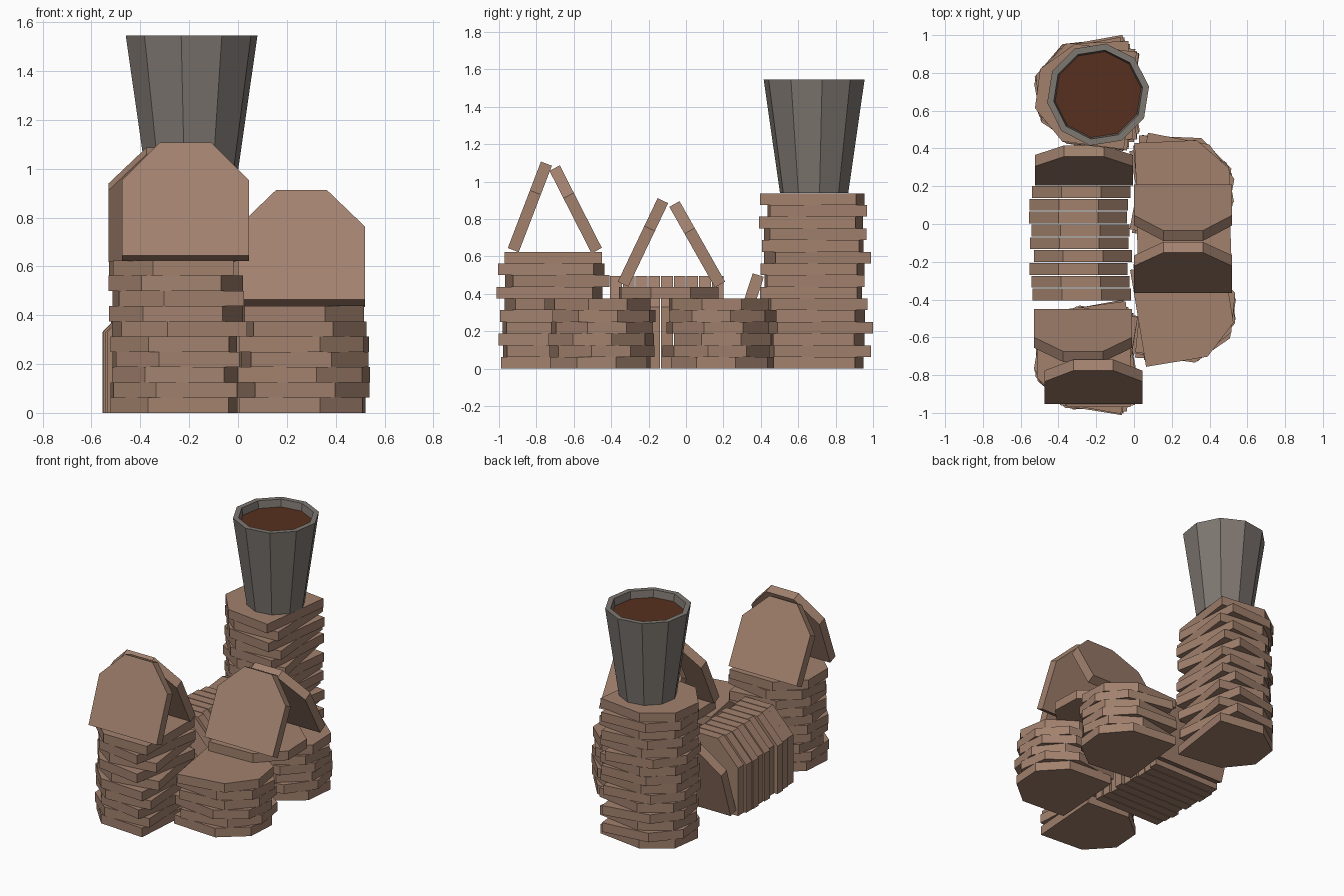
import bpy, bmesh, math, random
from mathutils import Matrix, Vector

if "Cube" in bpy.data.objects:
    bpy.data.objects.remove(bpy.data.objects["Cube"])

random.seed(4)
T = 0.0625           # slice thickness
W, H = 0.52, 0.495   # slice width and length


def material(name, rgb):
    m = bpy.data.materials.new(name)
    m.diffuse_color = (*rgb, 1)
    m.use_nodes = True
    m.node_tree.nodes["Principled BSDF"].inputs["Base Color"].default_value = m.diffuse_color
    return m


toast = material("toast", (0.36, 0.22, 0.155))
grey = material("cup_grey", (0.21, 0.185, 0.165))
brown = material("drink_brown", (0.095, 0.03, 0.013))


def finish(bm, name, mat):
    bmesh.ops.recalc_face_normals(bm, faces=bm.faces)
    me = bpy.data.meshes.new(name)
    bm.to_mesh(me)
    bm.free()
    me.materials.append(mat)
    return me


def add(name, me, mw=Matrix()):
    ob = bpy.data.objects.new(name, me)
    ob.matrix_world = mw
    bpy.context.collection.objects.link(ob)
    return ob


# shared slice: flat base edge, two clipped top corners
bm = bmesh.new()
outline = [(-W/2, -H/2), (W/2, -H/2), (W/2, H/2 - 0.165),
           (0.105, H/2), (-0.105, H/2), (-W/2, H/2 - 0.165)]
face = bm.faces.new([bm.verts.new((x, y, -T/2)) for x, y in outline])
ext = bmesh.ops.extrude_face_region(bm, geom=[face])
bmesh.ops.translate(bm, vec=(0, 0, T),
                    verts=[v for v in ext["geom"] if isinstance(v, bmesh.types.BMVert)])
slice_mesh = finish(bm, "slice", toast)


def flat(name, x, y, z, deg):
    add(name, slice_mesh, Matrix.Translation((x, y, z)) @ Matrix.Rotation(math.radians(deg), 4, 'Z'))


def upright(name, x, y, z, deg=90):
    add(name, slice_mesh, Matrix.Translation((x, y, z)) @ Matrix.Rotation(math.radians(deg), 4, 'X'))


def stack(name, x, y, count, heading):
    for i in range(count):
        turn = random.uniform(2, 11) * (1 if i % 2 else -1)
        flat(name, x + random.uniform(-0.01, 0.01), y + random.uniform(-0.015, 0.015),
             T * (i + 0.5), heading + turn)


# flat stacks
stack("front_left_stack", -0.26, -0.71, 9, 90)
flat("front_left_stack_top", -0.265, -0.71, T * 9.5, 90)
stack("tower_stack", -0.26, 0.69, 15, 90)
stack("front_right_stack", 0.27, -0.45, 6, -90)
stack("back_right_stack", 0.27, 0.19, 6, -90)
flat("bridge_slice", 0.265, -0.09, T * 6.5, -88)

# row of standing slices, plus one leaning on the tower
for i in range(9):
    upright("row_slice", -0.285 + random.uniform(-0.012, 0.015), 0.17 - 0.068 * i, H / 2)
upright("leaning_slice", -0.265, 0.31, 0.265, 72)

# tents of two leaning slices
upright("left_tent_front", -0.215, -0.835, 0.865, 69)
upright("left_tent_back", -0.27, -0.59, 0.852, 117)
upright("right_tent_front", 0.26, -0.23, 0.675, 64.5)
upright("right_tent_back", 0.26, 0.06, 0.665, 119.5)

# cup: ten-sided tapered shell
N = 10


def ring(bm, r, z):
    return [bm.verts.new((r * math.cos(2 * math.pi * (i + 0.25) / N),
                          r * math.sin(2 * math.pi * (i + 0.25) / N), z)) for i in range(N)]


bm = bmesh.new()
rings = [ring(bm, r, z) for r, z in
         [(0.185, 0.94), (0.273, 1.545), (0.238, 1.545), (0.225, 1.46)]]
for a, b in zip(rings, rings[1:]):
    for i in range(N):
        bm.faces.new((a[i], a[(i + 1) % N], b[(i + 1) % N], b[i]))
bm.faces.new(rings[0])
bm.faces.new(rings[-1])
place = Matrix.Translation((-0.19, 0.685, 0))
add("cup", finish(bm, "cup", grey), place)

# drink surface
bm = bmesh.new()
bm.faces.new(ring(bm, 0.231, 1.495))
add("drink", finish(bm, "drink", brown), place)
